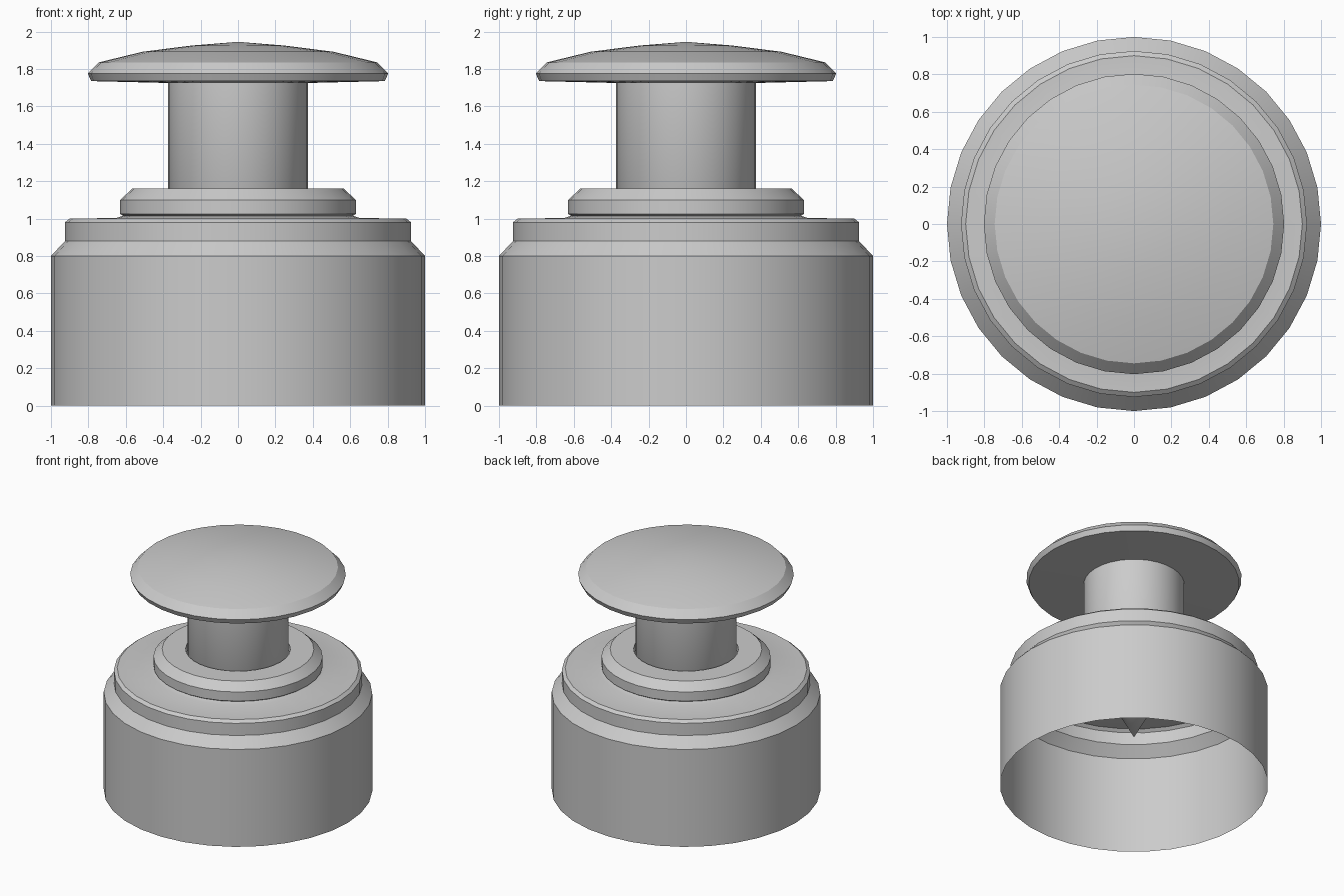
import bpy, bmesh, math

if "Cube" in bpy.data.objects:
    bpy.data.objects.remove(bpy.data.objects["Cube"])

SIDES = 32


def lathe(name, profile):
    """Revolve an (r, z) profile about the z axis; profile runs bottom to top on the outside."""
    bm = bmesh.new()
    rings = []
    for r, z in profile:
        if r == 0:
            rings.append([bm.verts.new((0, 0, z))] * SIDES)
        else:
            rings.append([bm.verts.new((r * math.cos(a), r * math.sin(a), z))
                          for a in (2 * math.pi * i / SIDES for i in range(SIDES))])
    for low, high in zip(rings, rings[1:]):
        for i in range(SIDES):
            j = (i + 1) % SIDES
            # dict keys drop the repeated pole vertex, leaving triangles
            bm.faces.new(list(dict.fromkeys((low[i], low[j], high[j], high[i]))))
    mesh = bpy.data.meshes.new(name)
    bm.to_mesh(mesh)
    bm.free()
    obj = bpy.data.objects.new(name, mesh)
    bpy.context.collection.objects.link(obj)
    bpy.ops.object.select_all(action='DESELECT')
    obj.select_set(True)
    bpy.context.view_layer.objects.active = obj
    bpy.ops.object.shade_smooth_by_angle(angle=math.radians(30))
    return obj


# Hollow base, open underneath, with stepped shoulder and collar around the stem hole
lathe("base_shell", [
    (1.0, 0), (1.0, 0.80), (0.925, 0.88), (0.925, 0.98), (0.90, 1.0),
    (0.65, 1.003), (0.615, 1.015), (0.63, 1.025), (0.63, 1.10),
    (0.565, 1.16), (0.39, 1.16), (0.39, 1.10)])

# Plunger: pointed lower end, straight stem, and wide domed push cap
lathe("plunger", [
    (0, 0.41), (0.375, 1.10), (0.375, 1.725),
    (0.785, 1.735), (0.803, 1.775), (0.745, 1.835),
    (0.51, 1.892), (0.25, 1.925), (0, 1.945)])
